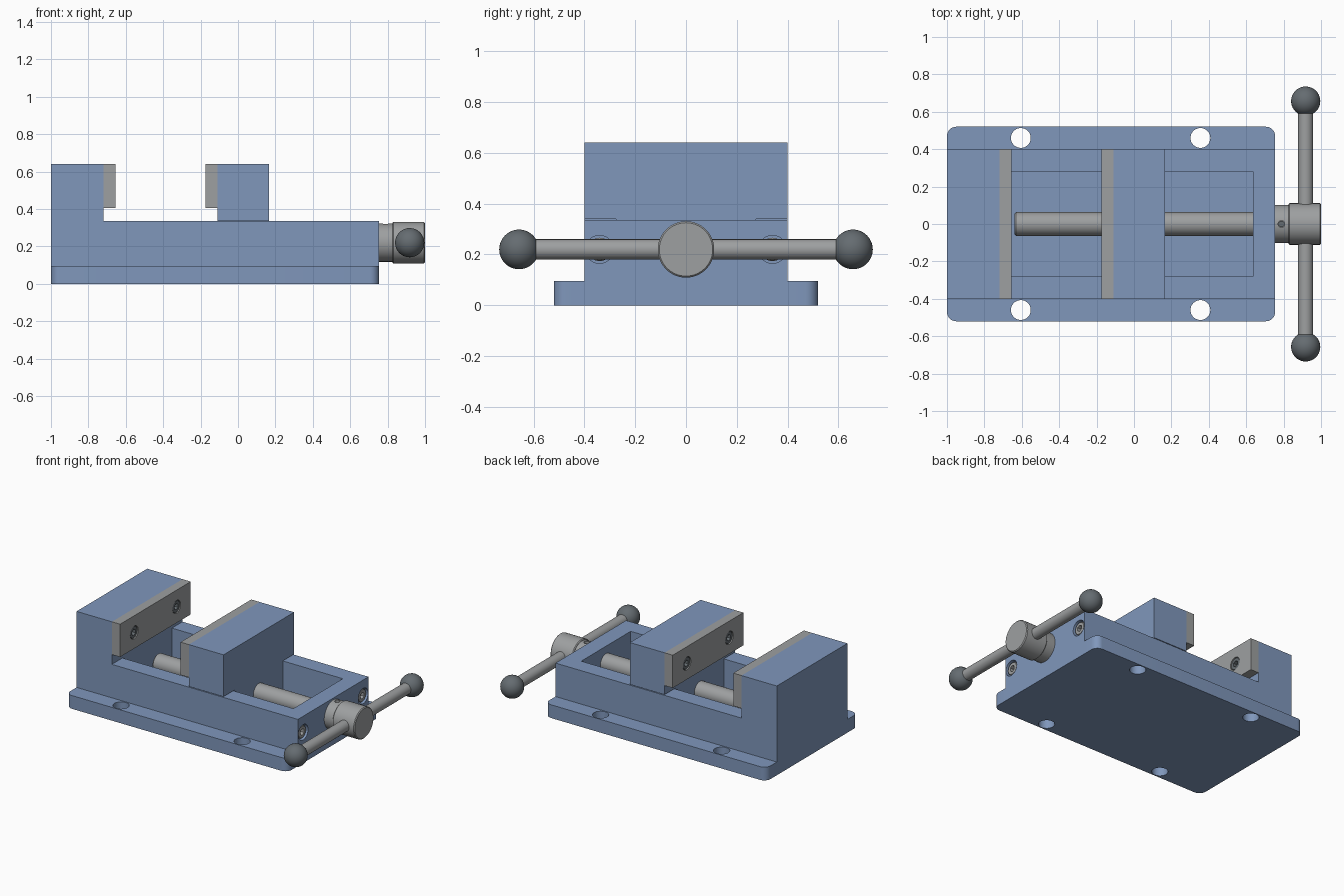
import bpy, bmesh, math
from mathutils import Matrix, Vector

if "Cube" in bpy.data.objects:
    bpy.data.objects.remove(bpy.data.objects["Cube"], do_unlink=True)


def material(name, rgb):
    m = bpy.data.materials.new(name)
    m.use_nodes = True
    m.diffuse_color = (*rgb, 1)
    bsdf = m.node_tree.nodes["Principled BSDF"]
    bsdf.inputs["Base Color"].default_value = (*rgb, 1)
    bsdf.inputs["Roughness"].default_value = 0.6
    return m


BLUE = material("blue paint", (0.215, 0.31, 0.50))
STEEL = material("bright steel", (0.34, 0.35, 0.355))
DARK = material("dark steel", (0.13, 0.15, 0.165))


def finish(name, bm, mat):
    bmesh.ops.recalc_face_normals(bm, faces=bm.faces)
    mesh = bpy.data.meshes.new(name)
    bm.to_mesh(mesh)
    bm.free()
    obj = bpy.data.objects.new(name, mesh)
    bpy.context.collection.objects.link(obj)
    mesh.materials.append(mat)
    return obj


def box(name, lo, hi, mat, corner=0):
    """Box between two corners, optionally with rounded vertical edges."""
    bm = bmesh.new()
    lo, hi = Vector(lo), Vector(hi)
    bmesh.ops.create_cube(bm, size=1, matrix=Matrix.Translation((lo + hi) / 2)
                          @ Matrix.Diagonal((*(hi - lo), 1)))
    if corner:
        edges = [e for e in bm.edges
                 if abs(e.verts[0].co.z - e.verts[1].co.z) > 0.01]
        bmesh.ops.bevel(bm, geom=edges, offset=corner, segments=8,
                        profile=0.5, affect='EDGES')
    return finish(name, bm, mat)


def rod(name, start, end, radius, mat, sides=48, chamfer=0):
    """Cylinder from start to end, optionally with chamfered rims."""
    bm = bmesh.new()
    a, b = Vector(start), Vector(end)
    turn = (b - a).to_track_quat('Z', 'Y').to_matrix().to_4x4()
    bmesh.ops.create_cone(bm, cap_ends=True, segments=sides, radius1=radius,
                          radius2=radius, depth=(b - a).length,
                          matrix=Matrix.Translation((a + b) / 2) @ turn)
    if chamfer:
        rims = [e for e in bm.edges if any(len(f.verts) > 4 for f in e.link_faces)]
        bmesh.ops.bevel(bm, geom=rims, offset=chamfer, segments=1, affect='EDGES')
    return finish(name, bm, mat)


def boolean(obj, tool, operation='DIFFERENCE'):
    mod = obj.modifiers.new("cut", 'BOOLEAN')
    mod.operation, mod.object, mod.solver = operation, tool, 'EXACT'
    bpy.context.view_layer.objects.active = obj
    bpy.ops.object.modifier_apply(modifier=mod.name)
    bpy.data.objects.remove(tool, do_unlink=True)


def smooth(obj):
    bpy.ops.object.select_all(action='DESELECT')
    obj.select_set(True)
    bpy.context.view_layer.objects.active = obj
    bpy.ops.object.shade_smooth_by_angle(angle=math.radians(30))


AXIS = 0.22      # height of the lead screw
END = 0.755      # right end of the body
BED = 0.335      # top of the slide ways

# Body with fixed jaw: side profile extruded across the width
bm = bmesh.new()
profile = [(-1, 0), (END, 0), (END, BED), (-0.72, BED), (-0.72, 0.64), (-1, 0.64)]
side = bm.faces.new([bm.verts.new((x, -0.4, z)) for x, z in profile])
push = bmesh.ops.extrude_face_region(bm, geom=[side])["geom"]
bmesh.ops.translate(bm, vec=(0, 0.8, 0),
                    verts=[v for v in push if isinstance(v, bmesh.types.BMVert)])
body = finish("body_with_fixed_jaw", bm, BLUE)

# Mounting flange, pocket and bolt holes
boolean(body, box("flange", (-1, -0.52, 0), (END, 0.52, 0.095), BLUE, 0.05), 'UNION')
boolean(body, box("pocket", (-0.72, -0.28, 0.095), (0.635, 0.28, 0.5), BLUE))
for x in (-0.605, 0.355):
    for y in (-0.46, 0.46):
        boolean(body, rod("hole", (x, y, -0.1), (x, y, 0.2), 0.053, BLUE))
for y in (-0.34, 0.34):
    boolean(body, rod("counterbore", (END - 0.06, y, AXIS),
                      (END + 0.1, y, AXIS), 0.055, BLUE))
smooth(body)


# Socket screw facing +x or -x, its head ending at the given position
def socket_screw(name, pos, direction, radius, mat):
    x, y, z = pos
    head = rod(name, (x - direction * 0.05, y, z), pos, radius, mat, 32, radius * 0.1)
    boolean(head, rod("hex_socket", (x - direction * 0.025, y, z),
                      (x + direction * 0.05, y, z), radius * 0.5, mat, 6))
    smooth(head)


for label, y in (("front", -0.34), ("back", 0.34)):
    socket_screw(label + "_end_screw", (END - 0.008, y, AXIS), 1, 0.046, STEEL)

# Moving jaw: block on the ways and a tongue down into the pocket
jaw = box("moving_jaw", (-0.11, -0.4, 0.34), (0.165, 0.4, 0.64), BLUE)
boolean(jaw, box("tongue", (-0.11, -0.275, 0.1), (0.165, 0.275, 0.4), BLUE), 'UNION')

# Jaw plates with two recessed screws each
for label, x0, x1, direction in (("fixed", -0.72, -0.655, 1), ("moving", -0.175, -0.11, -1)):
    plate = box(label + "_jaw_plate", (x0, -0.4, 0.405), (x1, 0.4, 0.64), STEEL)
    face = x1 if direction > 0 else x0
    for where, y in (("front", -0.24), ("back", 0.24)):
        boolean(plate, rod("recess", (face - direction * 0.055, y, 0.52),
                           (face + direction * 0.05, y, 0.52), 0.046, STEEL, 32))
        socket_screw(f"{label}_jaw_{where}_screw", (face - direction * 0.004, y, 0.52),
                     direction, 0.045, DARK)
    smooth(plate)

# Lead screw, collar and hub
smooth(rod("lead_screw", (-0.64, 0, AXIS), (END, 0, AXIS), 0.063, STEEL, chamfer=0.01))
collar = rod("collar", (END, 0, AXIS), (0.83, 0, AXIS), 0.102, STEEL, 64)
boolean(collar, rod("pin_hole", (0.788, 0, 0.27), (0.788, 0, 0.4), 0.018, STEEL, 24))
smooth(collar)
smooth(rod("collar_pin", (0.788, 0, 0.25), (0.788, 0, 0.305), 0.017, DARK, 24))
smooth(rod("hub", (0.825, 0, AXIS), (1, 0, AXIS), 0.111, STEEL, 64, 0.006))

# Handle bar with ball ends
BAR = 0.918
smooth(rod("handle_bar", (BAR, -0.62, AXIS), (BAR, 0.62, AXIS), 0.04, STEEL))
for label, y in (("front", -0.657), ("back", 0.657)):
    bm = bmesh.new()
    bmesh.ops.create_uvsphere(bm, u_segments=40, v_segments=24, radius=0.078,
                              matrix=Matrix.Translation((BAR, y, AXIS)))
    smooth(finish(label + "_handle_ball", bm, DARK))
